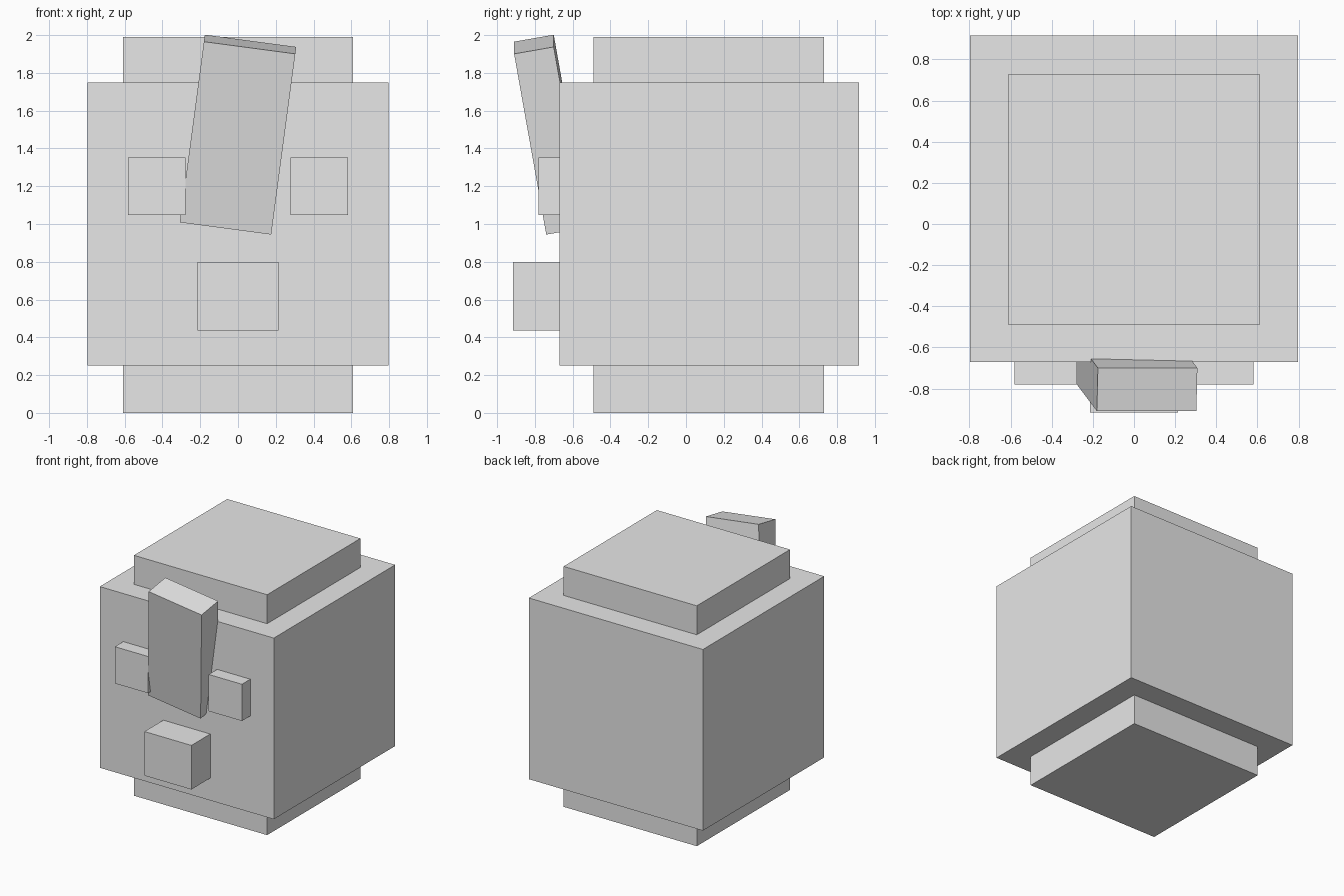
import bpy
from math import radians
from mathutils import Vector

cube = bpy.data.objects.get("Cube")
if cube:
    bpy.data.objects.remove(cube, do_unlink=True)

grey = bpy.data.materials.new("plain_grey")
grey.use_nodes = True
colour = (0.8, 0.8, 0.8, 1)
grey.diffuse_color = colour
grey.node_tree.nodes["Principled BSDF"].inputs["Base Color"].default_value = colour


def block(name, centre, size, rotation=(0, 0, 0)):
    bpy.ops.mesh.primitive_cube_add(size=1, location=centre, rotation=rotation)
    obj = bpy.context.object
    obj.name = name
    obj.scale = size
    obj.data.materials.append(grey)
    return obj


def block_between(name, low, high):
    low, high = Vector(low), Vector(high)
    return block(name, (low + high) / 2, high - low)


# Inner core shows above and below the wide body
block_between("core", (-0.61, -0.49, 0), (0.61, 0.73, 1.99))
block_between("body", (-0.797, -0.67, 0.25), (0.797, 0.917, 1.75))

# Face
for side, name in ((1, "left_eye"), (-1, "right_eye")):
    block(name, (side * 0.43, -0.72, 1.2), (0.304, 0.12, 0.304))
block_between("snout", (-0.215, -0.917, 0.435), (0.215, -0.66, 0.80))

# Tilted slab leaning forward from the brow
block("forehead_slab", (0, -0.72, 1.473), (0.488, 0.213, 0.98),
      (radians(10), radians(7.6), 0))
